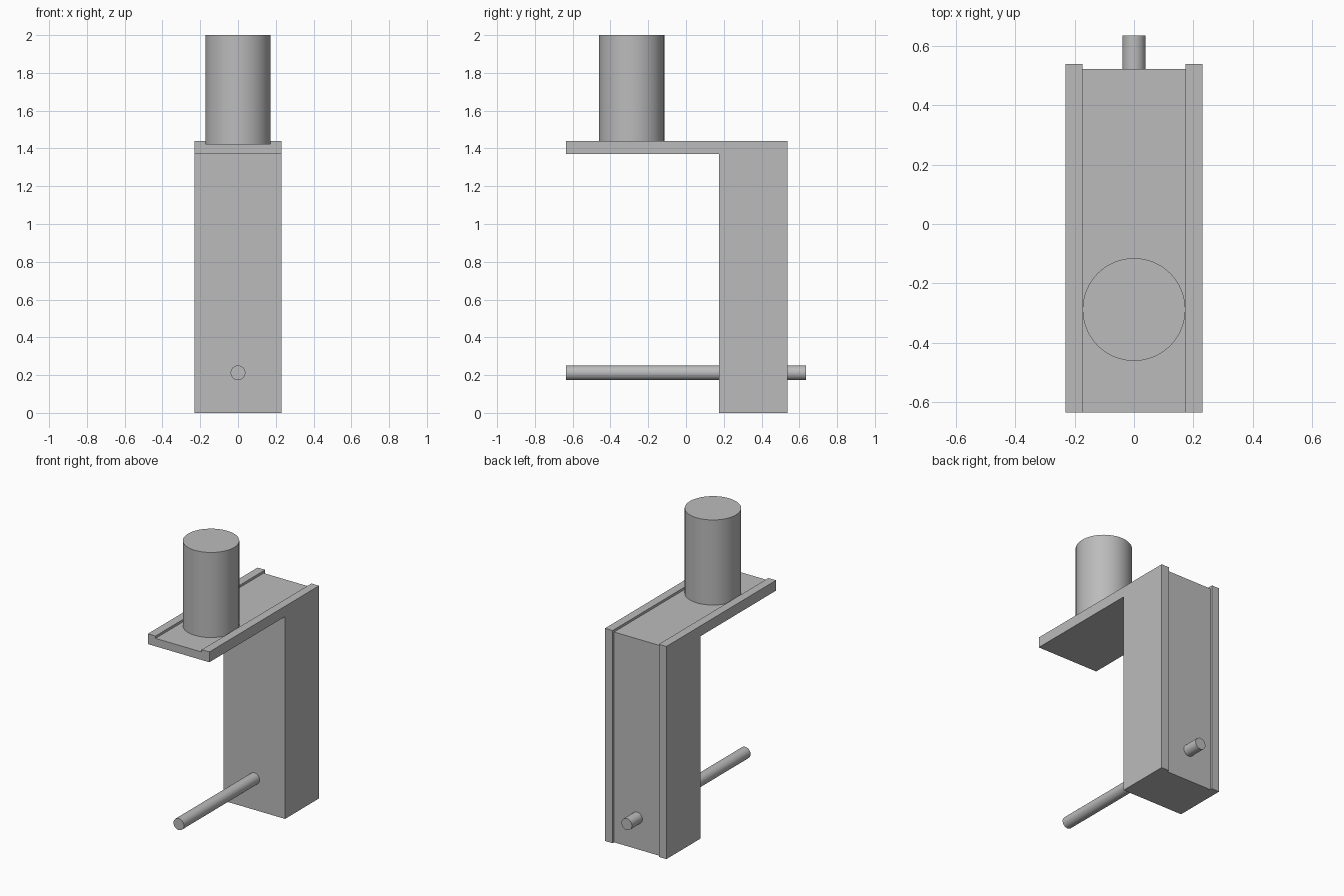
import bpy
import bmesh
import math

cube = bpy.data.objects.get("Cube")
if cube:
    bpy.data.objects.remove(cube, do_unlink=True)

GREY = (0.5, 0.5, 0.5, 1)
grey = bpy.data.materials.new("plain grey")
grey.use_nodes = True
grey.diffuse_color = GREY
grey.node_tree.nodes["Principled BSDF"].inputs["Base Color"].default_value = GREY

HALF_WIDTH = 0.23      # bracket half width
GROOVE = 0.173         # half width of the recessed channel
DEPTH = 0.016          # channel depth
TOP, UNDER = 1.44, 1.37
FRONT, COLUMN, BACK = -0.635, 0.175, 0.538


def elbow(inset):
    """Side outline (y, z) of the bracket, sunk by inset on its top and back."""
    back, top = BACK - inset, TOP - inset
    return [(COLUMN, 0), (back, 0), (back, top),
            (FRONT, top), (FRONT, UNDER), (COLUMN, UNDER)]


def bracket(name):
    """One solid: raised rails either side of a sunken channel."""
    bm = bmesh.new()
    stations = [(-HALF_WIDTH, 0), (-GROOVE, 0), (-GROOVE, DEPTH),
                (GROOVE, DEPTH), (GROOVE, 0), (HALF_WIDTH, 0)]
    rings = [[bm.verts.new((x, y, z)) for y, z in elbow(inset)]
             for x, inset in stations]
    for a, b in zip(rings, rings[1:]):
        for i in range(len(a)):
            j = (i + 1) % len(a)
            bm.faces.new((a[i], a[j], b[j], b[i]))
    bm.faces.new(rings[0])
    bm.faces.new(rings[-1])
    bmesh.ops.remove_doubles(bm, verts=bm.verts, dist=0.0001)
    bmesh.ops.dissolve_degenerate(bm, edges=bm.edges, dist=0.0001)
    bmesh.ops.recalc_face_normals(bm, faces=bm.faces)
    mesh = bpy.data.meshes.new(name)
    bm.to_mesh(mesh)
    bm.free()
    obj = bpy.data.objects.new(name, mesh)
    bpy.context.collection.objects.link(obj)
    mesh.materials.append(grey)


def cylinder(name, radius, length, centre, tilt=0):
    bpy.ops.mesh.primitive_cylinder_add(vertices=64, radius=radius, depth=length,
                                        location=centre, rotation=(tilt, 0, 0))
    obj = bpy.context.object
    obj.name = name
    obj.data.materials.append(grey)
    bpy.ops.object.shade_smooth_by_angle(angle=math.radians(30))


# Bent bracket with a channel along its top and back
bracket("channelled_bracket")

# Upright post standing in the channel
post_base = TOP - DEPTH
cylinder("upright_post", 0.173, 2 - post_base, (0, -0.288, (2 + post_base) / 2))

# Thin rod passing through the foot of the column
cylinder("cross_rod", 0.039, 1.27, (0, 0, 0.212), math.pi / 2)
